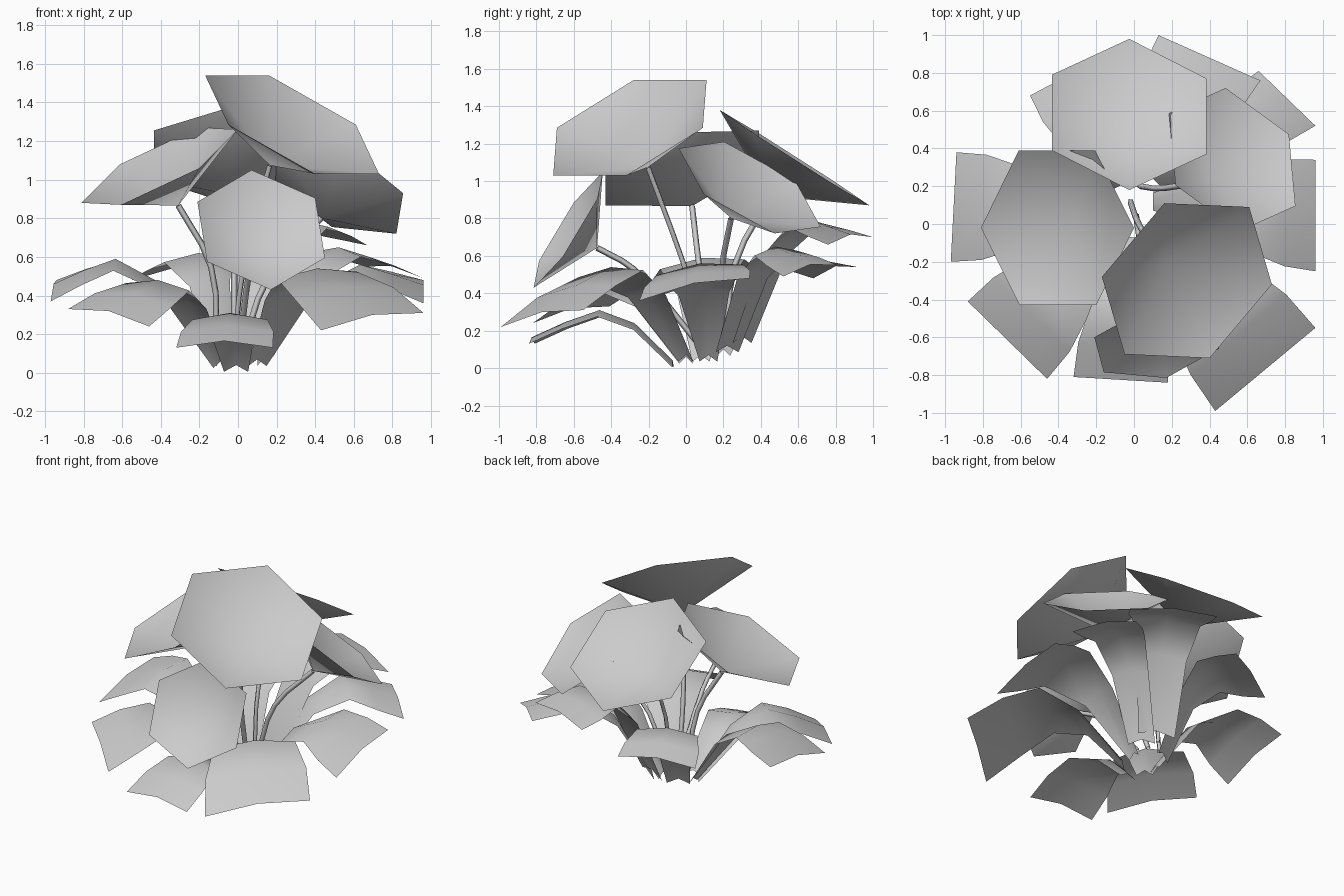
import bpy
from mathutils import Vector as V

if "Cube" in bpy.data.objects:
    bpy.data.objects.remove(bpy.data.objects["Cube"])


def make(name, verts, faces):
    me = bpy.data.meshes.new(name)
    me.from_pydata([tuple(v) for v in verts], [], faces)
    me.update()
    ob = bpy.data.objects.new(name, me)
    bpy.context.collection.objects.link(ob)
    for p in me.polygons:
        p.use_smooth = True
    return ob


# Flower: open six-sided funnel; a and b are two neighbouring rim corners
# measured from the rim centre. Returns the apex where the stem joins.
def flower(name, c, a, b):
    c, a, b = V(c), V(a), V(b)
    n = a.cross(b).normalized()
    if n.z < 0:
        n = -n
    apex = c - n * 0.51 * (a.length + b.length) / 2
    rim = [c + o for o in (a, b, b - a, -a, -b, a - b)]
    make(name, rim + [apex], [(i, (i + 1) % 6, 6) for i in range(6)])
    return apex


# Stem: thin bevelled curve turned into a low-sided tube
def stem(name, pts):
    cu = bpy.data.curves.new(name, 'CURVE')
    cu.dimensions = '3D'
    cu.bevel_depth = 0.016
    cu.bevel_resolution = 0
    cu.resolution_u = 3
    sp = cu.splines.new('BEZIER')
    sp.bezier_points.add(len(pts) - 1)
    for p, co in zip(sp.bezier_points, pts):
        p.co = co
        p.handle_left_type = p.handle_right_type = 'AUTO'
    ob = bpy.data.objects.new(name, cu)
    bpy.context.collection.objects.link(ob)


# Leaf: arched blade with a raised midrib, widening from base to a blunt end;
# tp is how far along the blade the arch peaks.
def leaf(name, c0, c1, peak, base, w0, tp=0.52):
    c0, c1, base = V(c0), V(c1), V(base)
    end, side = (c0 + c1) / 2, (c1 - c0) / 2
    z0 = base.z
    zs = [z0, z0 + 0.74 * (peak - z0), peak, 0.35 * end.z + 0.65 * peak, end.z + 0.035]
    ts = [0, tp * 0.52, tp, (1 + tp) / 2, 1]
    ws = [w0, max(0.46, w0 + 0.15), 0.78, 0.96, 1]
    verts, faces = [], []
    for t, z, w in zip(ts, zs, ws):
        mid = base.lerp(end, t)
        mid.z = z
        s = side * w
        s.z *= t
        drop = V((0, 0, -0.035))
        verts += [mid - s + drop, mid, mid + s + drop]
    for i in range(4):
        for j in range(2):
            k = 3 * i + j
            faces.append((k, k + 1, k + 4, k + 3))
    make(name, verts, faces)


# rim centre, two rim corners, stem middle, stem foot
flowers = {
    "back": ((-.025, .58, 1.125), (0, -.40, .255), (.41, -.21, .125), (-.02, .26, .55), (-.02, .22, .15)),
    "left": ((-.405, -.02, 1.07), (.205, -.41, -.01), (.405, 0, .19), (-.14, .07, .55), (-.11, .13, .15)),
    "top": ((.28, -.30, 1.285), (-.45, .02, .255), (-.12, .41, .255), (.03, -.01, .55), (-.02, .12, .15)),
    "right": ((.52, .34, .965), (.30, .135, -.245), (.335, -.245, -.035), (.16, .19, .5), (.03, .2, .15)),
    "front": ((.12, -.63, .74), (-.05, .185, .31), (.28, .155, .165), (.06, -.28, .53), (.01, .05, .15)),
}
for k, (c, a, b, m, e) in flowers.items():
    stem(k + "_stem", [flower(k + "_flower", c, a, b), m, e])

# end corners, arch height, base point, base width fraction, peak position
leaves = {
    "left": ((-.94, .38, .48), (-.97, -.20, .37), .59, (-.11, .08, .07), .16, .62),
    "right": ((.96, -.25, .36), (.96, .34, .48), .56, (.10, .12, .07), .16, .62),
    "front": ((-.32, -.81, .13), (.18, -.84, .13), .31, (-.01, -.07, .04), .25),
    "front_left": ((-.88, -.41, .33), (-.46, -.82, .24), .48, (-.09, .0, .06), .18, .56),
    "front_right": ((.43, -.99, .22), (.96, -.55, .31), .54, (.10, .0, .07), .18),
    "back_left": ((-.55, .68, .48), (-.10, .92, .54), .62, (-.08, .2, .1), .3),
    "back": ((.13, 1.0, .70), (.67, .76, .66), .80, (.06, .3, .17), .42, .58),
    "back_right": ((.66, .81, .55), (.96, .52, .49), .65, (.12, .22, .12), .42, .58),
}
for k, args in leaves.items():
    leaf(k + "_leaf", *args)
